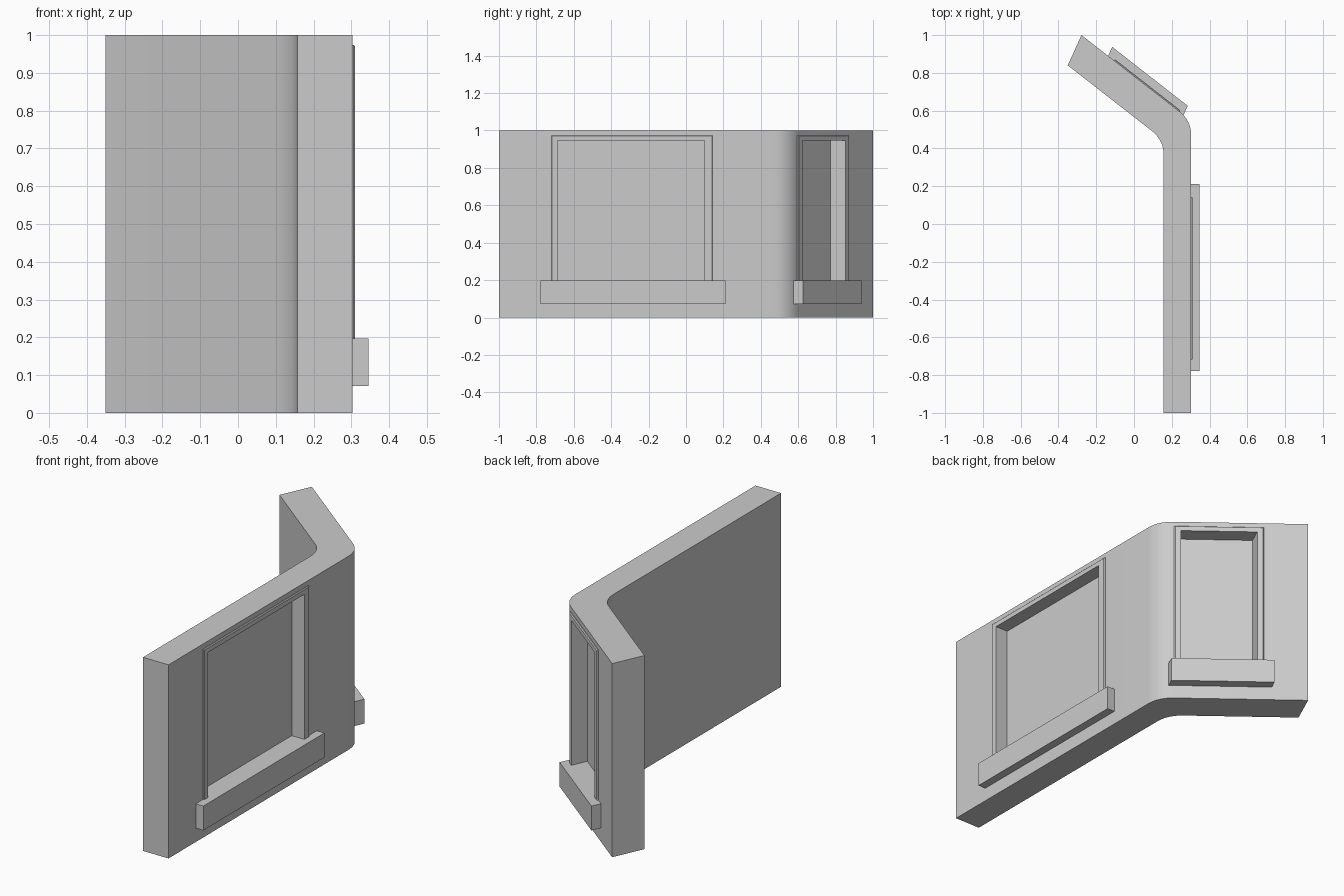
import bpy, bmesh
from mathutils import Vector

if "Cube" in bpy.data.objects:
    bpy.data.objects.remove(bpy.data.objects["Cube"])

GREY = (0.6, 0.6, 0.6, 1)
mat = bpy.data.materials.new("plain grey")
mat.use_nodes = True
mat.diffuse_color = GREY
mat.node_tree.nodes["Principled BSDF"].inputs["Base Color"].default_value = GREY

# Each wall leg: origin on the outer face, direction along it, direction outward
LONG = (Vector((0.303, 0)), Vector((0, 1)), Vector((1, 0)))
SHORT = (Vector((0.303, 0.547)), Vector((-1, 0.78)), Vector((0.5, 1.1)))


def place(leg, along, out, z):
    p = leg[0] + leg[1] * along + leg[2] * out
    return (p.x, p.y, z)


def finish(name, bm):
    bmesh.ops.recalc_face_normals(bm, faces=bm.faces)
    mesh = bpy.data.meshes.new(name)
    bm.to_mesh(mesh)
    bm.free()
    mesh.materials.append(mat)
    obj = bpy.data.objects.new(name, mesh)
    bpy.context.collection.objects.link(obj)
    return obj


def prism(name, points, height):
    bm = bmesh.new()
    face = bm.faces.new([bm.verts.new(p) for p in points])
    top = bmesh.ops.extrude_face_region(bm, geom=[face])["geom"]
    verts = [g for g in top if isinstance(g, bmesh.types.BMVert)]
    bmesh.ops.translate(bm, verts=verts, vec=(0, 0, height))
    return finish(name, bm)


def block(name, leg, a0, a1, o0, o1, z0, z1):
    corners = ((a0, o0), (a1, o0), (a1, o1), (a0, o1))
    return prism(name, [place(leg, a, o, z0) for a, o in corners], z1 - z0)


def rounded(corner, reach=0.08, steps=10):
    """Points that round the bend between the two legs."""
    start = corner - LONG[1] * reach
    end = corner + SHORT[1].normalized() * reach
    pts = []
    for i in range(steps + 1):
        t = i / steps
        pts.append(start * (1 - t) ** 2 + corner * 2 * t * (1 - t) + end * t * t)
    return pts


def frame(name, leg, a0, a1, b0, b1, z0, z_in, z_out, depth=0.007, lip=0.004):
    """Door-shaped surround with a chamfered outer edge, open at the bottom."""
    def arch(l, r, top, out):
        return [place(leg, a, out, z) for a, z in ((l, z0), (l, top), (r, top), (r, z0))]
    rings = (arch(a0, a1, z_out, -0.01),
             arch(a0, a1, z_out, depth - lip),
             arch(a0 + lip, a1 - lip, z_out - lip, depth),
             arch(b0, b1, z_in, depth),
             arch(b0, b1, z_in, -0.01))
    bm = bmesh.new()
    loops = [[bm.verts.new(p) for p in ring] for ring in rings]
    for k in range(len(loops)):
        one, two = loops[k], loops[(k + 1) % len(loops)]
        for i in range(3):
            bm.faces.new((one[i], one[i + 1], two[i + 1], two[i]))
    for i in (0, 3):
        bm.faces.new([loop[i] for loop in loops])
    return finish(name, bm)


# Bent wall
outer = rounded(Vector((0.303, 0.547)))
inner = rounded(Vector((0.157, 0.444)))
outline = ([Vector((0.157, -1)), Vector((0.303, -1))] + outer
           + [Vector((-0.278, 1)), Vector((-0.351, 0.84))] + inner[::-1])
wall = prism("wall", [(p.x, p.y, 0) for p in outline], 1)

# Windows: frame edges, opening edges and sill ends along each leg
SILL_TOP, HEAD, FRAME_TOP = 0.197, 0.946, 0.974
WINDOWS = (("wide", LONG, (-0.72, 0.142), (-0.686, 0.099), (-0.777, 0.211)),
           ("narrow", SHORT, (0.061, 0.409), (0.087, 0.382), (0.04, 0.44)))

for label, leg, edge, opening, sill in WINDOWS:
    # Recess cut into the wall
    cutter = block("recess_cutter", leg, *opening, -0.065, 0.05, SILL_TOP, HEAD)
    cutter.hide_render = True
    cut = wall.modifiers.new("recess", "BOOLEAN")
    cut.operation = "DIFFERENCE"
    cut.solver = "EXACT"
    cut.object = cutter
    bpy.context.view_layer.objects.active = wall
    bpy.ops.object.modifier_apply(modifier=cut.name)
    bpy.data.objects.remove(cutter)
    # Surround and sill
    frame(label + "_window_frame", leg, *edge, *opening, SILL_TOP - 0.02, HEAD, FRAME_TOP)
    block(label + "_window_sill", leg, *sill, -0.005, 0.043, 0.071, SILL_TOP)

# Smooth the bend, keep the corners sharp
bpy.ops.object.select_all(action="DESELECT")
wall.select_set(True)
bpy.context.view_layer.objects.active = wall
bpy.ops.object.shade_smooth_by_angle(angle=0.5)
